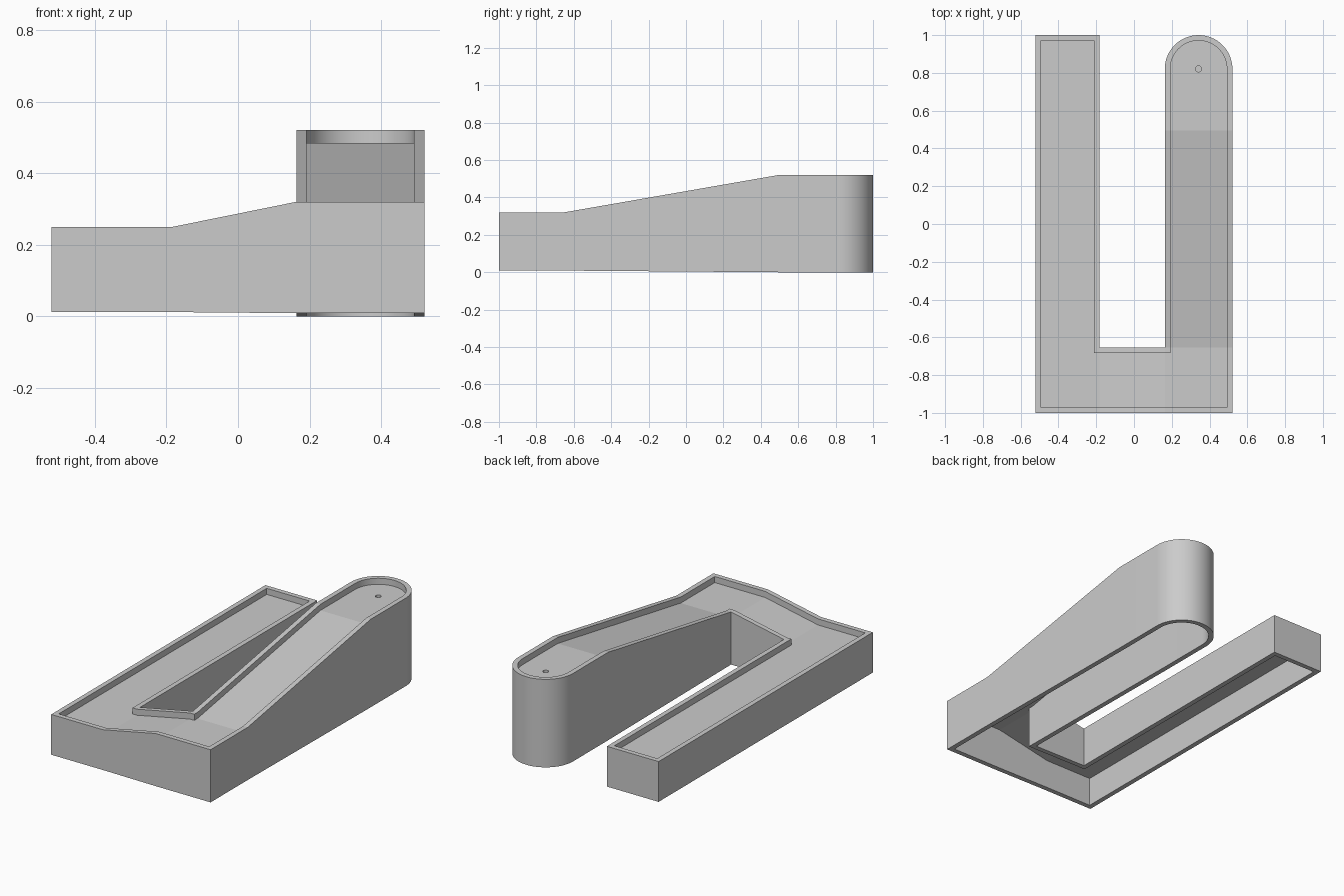
import bpy, bmesh, math

if "Cube" in bpy.data.objects:
    bpy.data.objects.remove(bpy.data.objects["Cube"])

# Plan dimensions
HW = 0.521                     # half width
GL, GR, GY = -0.183, 0.163, -0.653   # gap: left, right, front edge
CREST = 0.495                  # where the ramp levels out
WALL, RECESS, SLAB = 0.029, 0.036, 0.03
CX, R = (GR + HW) / 2, (HW - GR) / 2
CY = 1 - R
SEGS = 32


def clamp(t):
    return max(0.0, min(1.0, t))


def rim_height(x, y):
    h = 0.25 + 0.07 * clamp((x - GL) / (GR - GL))
    if x > 0:
        h += 0.2 * clamp((y - GY) / (CREST - GY))
    return h


def outline(d):
    """U-shaped plan, inset by d, with one rounded end."""
    pts = [(-HW + d, 1 - d), (-HW + d, -1 + d), (HW - d, -1 + d)]
    for i in range(SEGS + 1):
        a = math.pi * i / SEGS
        pts.append((CX + (R - d) * math.cos(a), CY + (R - d) * math.sin(a)))
    pts += [(GR + d, GY - d), (GL - d, GY - d), (GL - d, 1 - d)]
    return pts


# Hollow tray: rings at symbolic levels 0 bottom, 1 underside, 2 floor, 3 rim
bm = bmesh.new()
rings = []
for inset, level in ((WALL, 1), (WALL, 0), (0, 0), (0, 3), (WALL, 3), (WALL, 2)):
    rings.append([bm.verts.new((x, y, level)) for x, y in outline(inset)])
for a, b in zip(rings, rings[1:]):
    n = len(a)
    for i in range(n):
        j = (i + 1) % n
        bm.faces.new((a[i], a[j], b[j], b[i]))
caps = [bm.faces.new(rings[0]), bm.faces.new(rings[-1])]
bm.normal_update()
bmesh.ops.triangulate(bm, faces=caps)

# Split at the slope breaks, then lift to the real heights
for co, no in (((GL, 0, 0), (1, 0, 0)), ((GR, 0, 0), (1, 0, 0)),
               ((0, GY, 0), (0, 1, 0)), ((0, CREST, 0), (0, 1, 0))):
    bmesh.ops.bisect_plane(bm, geom=bm.verts[:] + bm.edges[:] + bm.faces[:],
                           plane_co=co, plane_no=no, dist=1e-5)
for v in bm.verts:
    t = rim_height(v.co.x, v.co.y)
    base = 0.012 * (0.52 - t) / 0.27
    v.co.z = (base, t - RECESS - SLAB, t - RECESS, t)[round(v.co.z)]
bmesh.ops.recalc_face_normals(bm, faces=bm.faces[:])
bm.normal_update()
bmesh.ops.triangulate(bm, faces=bm.faces[:])
mesh = bpy.data.meshes.new("track_tray")
bm.to_mesh(mesh)
bm.free()
tray = bpy.data.objects.new("track_tray", mesh)
bpy.context.collection.objects.link(tray)

# Small blind dimple in the floor of the raised end
bpy.ops.mesh.primitive_cylinder_add(vertices=24, radius=0.016, depth=0.1,
                                    location=(CX, CY, 0.515))
cutter = bpy.context.object
cutter.name = "dimple_cutter"
cutter.hide_render = True
mod = tray.modifiers.new("dimple", 'BOOLEAN')
mod.operation, mod.solver, mod.object = 'DIFFERENCE', 'EXACT', cutter
tri = tray.modifiers.new("triangles", 'TRIANGULATE')
bpy.ops.object.select_all(action='DESELECT')
tray.select_set(True)
bpy.context.view_layer.objects.active = tray
for name in (mod.name, tri.name):
    bpy.ops.object.modifier_apply(modifier=name)
bpy.data.objects.remove(cutter, do_unlink=True)

# Smooth only the rounded end
bpy.ops.object.shade_smooth_by_angle(angle=math.radians(8))
